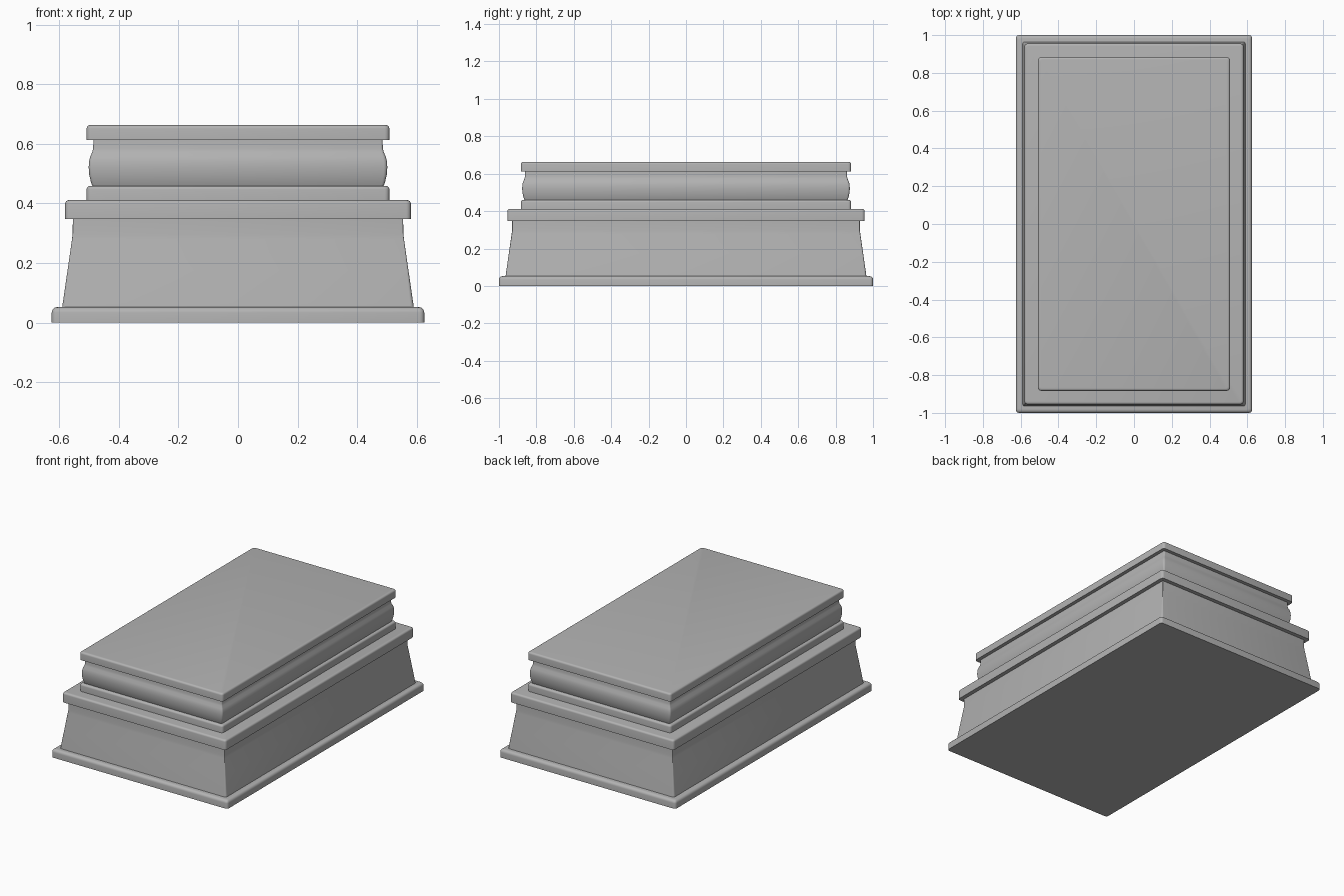
import bpy, bmesh, math

if "Cube" in bpy.data.objects:
    bpy.data.objects.remove(bpy.data.objects["Cube"])

stone = bpy.data.materials.new("grey stone")
stone.diffuse_color = (0.45, 0.45, 0.45, 1)
stone.use_nodes = True
stone.node_tree.nodes["Principled BSDF"].inputs["Base Color"].default_value = stone.diffuse_color

EXTRA_DEPTH = 0.375   # half depth minus half width, same on every tier
SEG = 4


def ring(bm, half_x, z, radius):
    """Rounded rectangle loop at height z."""
    verts = []
    half_y = half_x + EXTRA_DEPTH
    corners = [(1, 1), (-1, 1), (-1, -1), (1, -1)]
    for i, (sx, sy) in enumerate(corners):
        for k in range(SEG + 1):
            a = math.pi / 2 * (i + k / SEG)
            verts.append(bm.verts.new((sx * (half_x - radius) + radius * math.cos(a),
                                       sy * (half_y - radius) + radius * math.sin(a), z)))
    return verts


def loft(name, profile, radius):
    """Closed solid from a (half width, height) profile."""
    bm = bmesh.new()
    rings = [ring(bm, x, z, max(radius - (max(p[0] for p in profile) - x) * 0.3, 0.004))
             for x, z in profile]
    for a, b in zip(rings, rings[1:]):
        n = len(a)
        for i in range(n):
            j = (i + 1) % n
            bm.faces.new((a[i], a[j], b[j], b[i]))
    bm.faces.new(rings[0][::-1])
    bm.faces.new(rings[-1])
    bmesh.ops.recalc_face_normals(bm, faces=bm.faces)
    mesh = bpy.data.meshes.new(name)
    bm.to_mesh(mesh)
    bm.free()
    obj = bpy.data.objects.new(name, mesh)
    bpy.context.collection.objects.link(obj)
    mesh.materials.append(stone)
    bpy.ops.object.select_all(action='DESELECT')
    obj.select_set(True)
    bpy.context.view_layer.objects.active = obj
    bpy.ops.object.shade_smooth_by_angle(angle=math.radians(32))
    return obj


def slab(name, half_x, z0, z1, r):
    """Slab with a rounded upper edge."""
    arc = [(half_x - r + r * math.cos(a), z1 - r + r * math.sin(a))
           for a in (math.pi / 2 * k / SEG for k in range(SEG + 1))]
    return loft(name, [(half_x, z0)] + arc, 0.016)


# flat mouldings
slab("base_slab", 0.625, 0.0, 0.052, 0.018)
slab("middle_slab", 0.58, 0.348, 0.411, 0.012)
slab("step_slab", 0.508, 0.409, 0.459, 0.012)
slab("top_slab", 0.508, 0.612, 0.663, 0.012)

# flared lower body
loft("flared_body", [(0.59, 0.048), (0.588, 0.065), (0.572, 0.175),
                     (0.557, 0.28), (0.555, 0.295), (0.554, 0.352)], 0.012)

# bulging upper band with a narrow neck
loft("bulged_band", [(0.487, 0.455), (0.493, 0.47), (0.499, 0.495), (0.501, 0.52),
                     (0.5, 0.54), (0.496, 0.557), (0.489, 0.572), (0.486, 0.585),
                     (0.485, 0.615)], 0.012)
